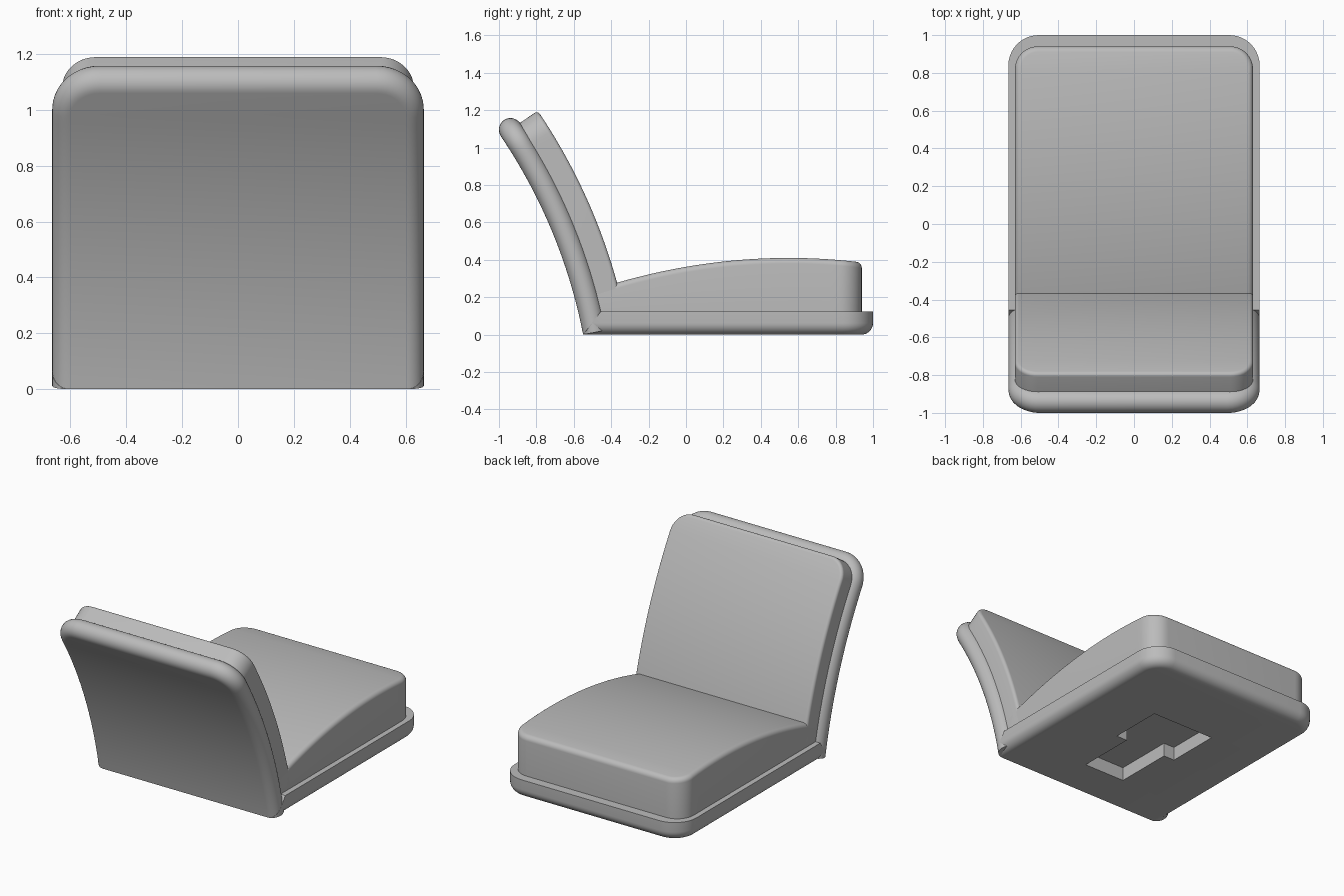
import bpy
import bmesh
from math import sin, cos, pi, radians

if "Cube" in bpy.data.objects:
    bpy.data.objects.remove(bpy.data.objects["Cube"])

GREY = (0.5, 0.5, 0.5, 1)
grey = bpy.data.materials.new("plain grey")
grey.use_nodes = True
grey.diffuse_color = GREY
grey.node_tree.nodes["Principled BSDF"].inputs["Base Color"].default_value = GREY


def finish(name, bm):
    bmesh.ops.recalc_face_normals(bm, faces=bm.faces)
    mesh = bpy.data.meshes.new(name)
    bm.to_mesh(mesh)
    bm.free()
    mesh.materials.append(grey)
    obj = bpy.data.objects.new(name, mesh)
    bpy.context.collection.objects.link(obj)
    return obj


def activate(obj):
    bpy.ops.object.select_all(action='DESELECT')
    obj.select_set(True)
    bpy.context.view_layer.objects.active = obj


def half_outline(width, start, end, radius, inset, rows=28, steps=10):
    """Right half of a panel outline: straight side, then one rounded corner."""
    straight = [(width - inset, start + (end - radius - start) * i / rows)
                for i in range(rows)]
    r = radius - inset
    corner = [(width - radius + r * cos(a), end - radius + r * sin(a))
              for a in (pi / 2 * i / steps for i in range(steps + 1))]
    return straight + corner


def panel(name, width, start, end, radius, layers, place):
    """Stack inset outlines into a closed panel; place(s, h) bends it to (y, z)."""
    bm = bmesh.new()
    rings = []
    for inset, h in layers:
        half = half_outline(width, start, end, radius, inset)
        right = [bm.verts.new((x, *place(s, h))) for x, s in half]
        left = [bm.verts.new((-x, *place(s, h))) for x, s in half]
        rings.append((right, left))
    for right, left in (rings[0], rings[-1]):
        for j in range(len(right) - 1):
            bm.faces.new((right[j], right[j + 1], left[j + 1], left[j]))
    loops = [right + left[::-1] for right, left in rings]
    for low, high in zip(loops, loops[1:]):
        for j in range(len(low)):
            k = (j + 1) % len(low)
            bm.faces.new((low[j], low[k], high[k], high[j]))
    return finish(name, bm)


def round_edge(r, h, first, last, steps):
    """Layers that follow an arc around the rim."""
    angles = [radians(first + (last - first) * i / steps) for i in range(steps + 1)]
    return [(r * (1 - sin(a)), h - r * cos(a)) for a in angles]


# Bending rules for the parts
ARC, LEAN = 2.87, radians(11)
ARC_Y, ARC_Z = -0.55 - ARC * cos(LEAN), -ARC * sin(LEAN)


def along_back(s, h):
    a = LEAN + s / ARC
    return ARC_Y + (ARC + h) * cos(a), ARC_Z + (ARC + h) * sin(a)


def along_base(s, h):
    return s + 0.76 * h * max(0, 1 - (s + 0.55) / 0.3), h


def along_seat(s, h):
    crown = 0.41 - 0.157 * (s - 0.55) ** 2
    return s, (0.11 if h == 0 else crown + h - 1)


# Shells
T = 0.125
base = panel("base_shell", 0.665, -0.55, 1.0, 0.16,
             round_edge(0.062, 0.062, 0, 90, 8) + [(0, T)], along_base)
back = panel("back_shell", 0.665, 0, 1.217, 0.17,
             round_edge(T / 2, T / 2, 0, 180, 16), along_back)

# Cushions
seat = panel("seat_cushion", 0.63, -0.5, 0.94, 0.12,
             [(0, 0)] + round_edge(0.03, 0.97, 90, 180, 6), along_seat)
rest = panel("back_cushion", 0.63, 0.08, 1.158, 0.12,
             [(0, 0.1)] + round_edge(0.02, 0.22, 90, 180, 6), along_back)

# Stepped mounting recess under the base
bm = bmesh.new()
side = [(0.15, -0.285), (0.15, 0.11), (0.23, 0.11), (0.23, 0.47)]
outline = side + [(-x, y) for x, y in reversed(side)]
floor = bm.faces.new([bm.verts.new((x, y, -0.1)) for x, y in outline])
top = bmesh.ops.extrude_face_region(bm, geom=[floor])
bmesh.ops.translate(bm, vec=(0, 0, 0.19),
                    verts=[v for v in top["geom"] if isinstance(v, bmesh.types.BMVert)])
cutter = finish("recess_cutter", bm)
cutter.hide_render = True
activate(base)
cut = base.modifiers.new("recess", 'BOOLEAN')
cut.operation = 'DIFFERENCE'
cut.solver = 'EXACT'
cut.object = cutter
bpy.ops.object.modifier_apply(modifier=cut.name)
bpy.data.objects.remove(cutter)

# Smooth curved surfaces, sharp rims
for obj in (base, back, seat, rest):
    activate(obj)
    bpy.ops.object.shade_smooth_by_angle(angle=radians(35))
